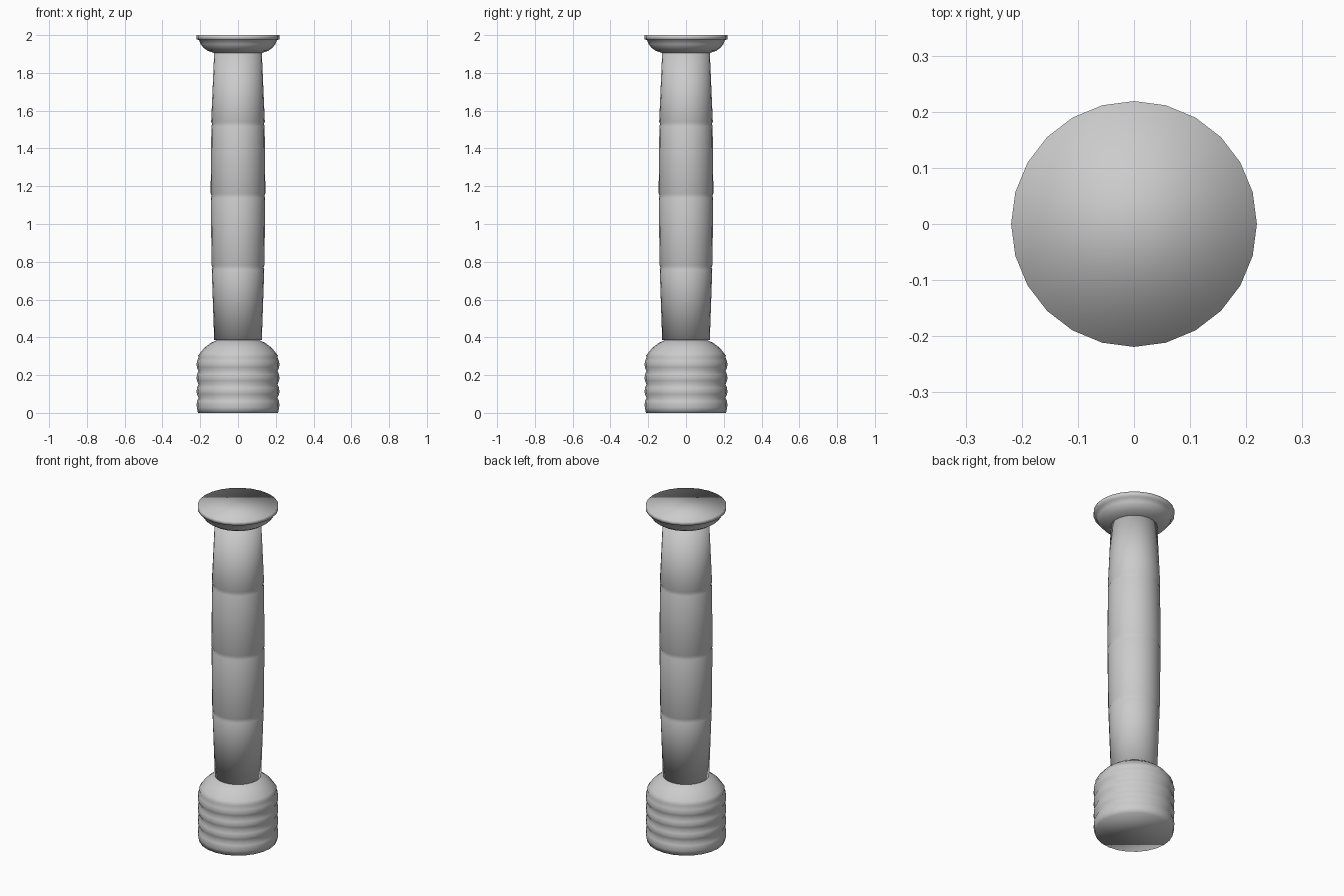
import bpy, bmesh, math

if "Cube" in bpy.data.objects:
    bpy.data.objects.remove(bpy.data.objects["Cube"])

SIDES = 24


def lathe(name, profile, cap_bottom=True, cap_top=True):
    """Revolve (radius, height) points around z, smooth shaded."""
    bm = bmesh.new()
    rings = []
    for r, z in profile:
        rings.append([bm.verts.new((r * math.cos(2 * math.pi * i / SIDES),
                                    r * math.sin(2 * math.pi * i / SIDES), z))
                      for i in range(SIDES)])
    for a, b in zip(rings, rings[1:]):
        for i in range(SIDES):
            j = (i + 1) % SIDES
            bm.faces.new((a[i], a[j], b[j], b[i]))
    if cap_bottom:
        bm.faces.new(rings[0][::-1])
    if cap_top:
        bm.faces.new(rings[-1])
    for f in bm.faces:
        f.smooth = True
    mesh = bpy.data.meshes.new(name)
    bm.to_mesh(mesh)
    bm.free()
    obj = bpy.data.objects.new(name, mesh)
    bpy.context.collection.objects.link(obj)
    return obj


# Base: four stacked rounded rings under a domed shoulder
base = [(0.212, 0.0)]
for k in range(4):
    z = 0.045 + 0.071 * k
    base += [(0.218, z - 0.017), (0.219, z), (0.217, z + 0.017), (0.209, z + 0.035)]
base += [(0.211, 0.303), (0.200, 0.318), (0.178, 0.345), (0.145, 0.370),
         (0.106, 0.388)]
lathe("column_base", base)

# Shaft: four swelling drums with fine joints between them
joints = [0.385, 0.77, 1.15, 1.53, 1.91]
radii = [0.126, 0.139, 0.144, 0.141, 0.126]
shaft = [(radii[0], joints[0])]
for i in range(1, 4):
    r, z = radii[i], joints[i]
    shaft += [(r, z - 0.012), (r - 0.004, z), (r + 0.001, z + 0.012)]
shaft += [(radii[4], joints[4])]
lathe("column_shaft", shaft)

# Capital: flared bowl with a thin straight rim
capital = [(0.115, 1.902), (0.135, 1.908), (0.160, 1.917), (0.182, 1.932),
           (0.198, 1.952), (0.206, 1.974), (0.219, 1.978), (0.219, 2.0)]
lathe("column_capital", capital)
